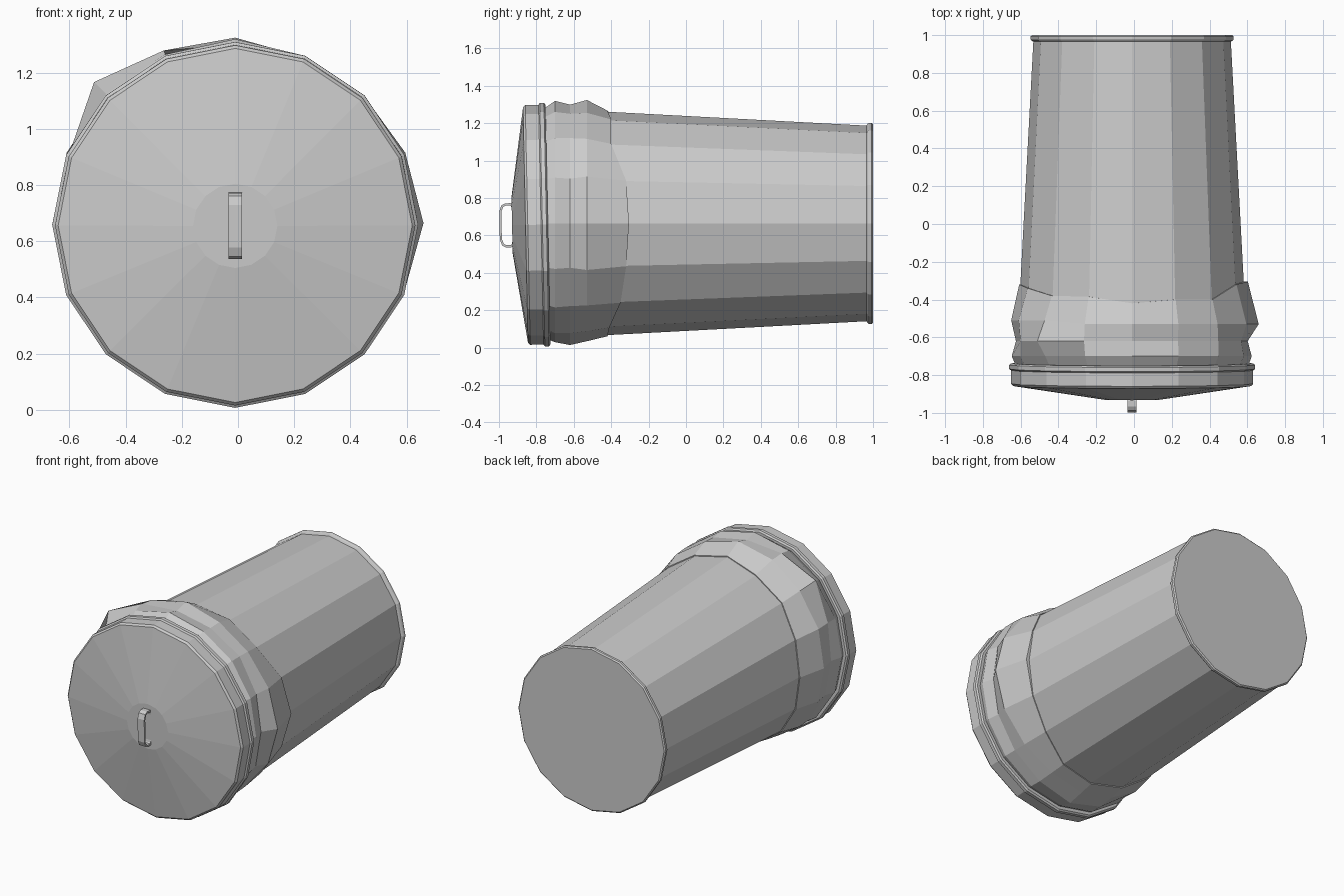
import bpy, bmesh, math
from mathutils import Matrix, Vector

if "Cube" in bpy.data.objects:
    bpy.data.objects.remove(bpy.data.objects["Cube"])

CX, CZ, N = -0.01, 0.664, 16


def point(k, r, y, cz=CZ):
    a = 2 * math.pi * k / N
    return (CX + r * math.sin(a), y, cz + r * math.cos(a))


def make(name, rings, cap_front=False, cap_back=False):
    """Skin a list of 16-point rings running front to back."""
    bm = bmesh.new()
    vs = [[bm.verts.new(p) for p in ring] for ring in rings]
    for a, b in zip(vs, vs[1:]):
        for k in range(N):
            j = (k + 1) % N
            bm.faces.new((a[k], a[j], b[j], b[k]))
    if cap_front:
        bm.faces.new(vs[0])
    if cap_back:
        bm.faces.new(vs[-1])
    bmesh.ops.recalc_face_normals(bm, faces=bm.faces)
    me = bpy.data.meshes.new(name)
    bm.to_mesh(me)
    bm.free()
    ob = bpy.data.objects.new(name, me)
    bpy.context.collection.objects.link(ob)
    return ob


def lathe(name, profile, cz=CZ, **caps):
    return make(name, [[point(k, r, y, cz) for k in range(N)] for y, r in profile], **caps)


def body_radius(y):
    return 0.596 - (y + 0.4) * 0.0535


# Tapered can body with a rolled foot rim and closed base
lathe("can_body", [(-0.78, body_radius(-0.78)), (0.965, body_radius(0.965)),
                   (0.972, 0.534), (0.98, 0.538), (0.993, 0.538), (1.0, 0.53)],
      cap_front=True, cap_back=True)

# Crumpled bin-bag collar folded over the mouth: uneven radii per ring
edge_y = [-.42, -.40, -.40, -.32, -.305, -.32, -.35, -.41,
          -.42, -.40, -.37, -.34, -.32, -.34, -.38, -.385]
bulge = [.66, .64, .64, .655, .67, .65, .62, .62, .625, .62, .63, .63, .64, .65, .655, .655]
fold = [.635, .635, .645, .625, .612, .62, .625, .635, .65, .635, .625, .62, .615, .64, .71, .665]
lip = [.655, .645, .645, .64, .633, .635, .635, .635, .635, .635, .635, .635, .637, .64, .65, .65]
ks = range(N)
make("bag_collar", [
    [point(k, 0.61, -0.765) for k in ks],
    [point(k, lip[k], -0.70) for k in ks],
    [point(k, fold[k], -0.62) for k in ks],
    [point(k, bulge[k], -0.53 + 0.02 * (k in (7, 8, 9, 12, 13, 14))) for k in ks],
    [point(k, body_radius(edge_y[k]) + (0.022 if k == 4 else 0.006), edge_y[k]) for k in ks],
    [point(k, body_radius(edge_y[k]) - 0.004, edge_y[k]) for k in ks],
])

# Shallow conical lid with a beaded skirt
LZ = 0.656
lid = lathe("lid", [(-0.93, 0.15), (-0.858, 0.63), (-0.846, 0.641), (-0.775, 0.641),
                    (-0.768, 0.651), (-0.746, 0.651), (-0.738, 0.641), (-0.738, 0.60)],
            cz=LZ, cap_front=True)

# Strap handle: rounded C outline given thickness and width
half = [(-0.925, 0.085), (-0.925, 0.112), (-0.935, 0.118), (-0.965, 0.118),
        (-0.985, 0.107), (-0.997, 0.075)]
inner = [(-0.93, 0.085), (-0.933, 0.10), (-0.938, 0.106), (-0.962, 0.106),
         (-0.976, 0.099), (-0.986, 0.072)]
bm = bmesh.new()
mirror = lambda pts: pts + [(y, -z) for y, z in reversed(pts)]
loops = [[[bm.verts.new((CX + sx * 0.024, y, LZ + z)) for y, z in mirror(p)]
          for p in (half, inner)] for sx in (-1, 1)]
(lo, li), (ro, ri) = loops
count = len(lo)
for i in range(count - 1):
    for a, b in ((lo, ro), (ro, ri), (ri, li), (li, lo)):
        bm.faces.new((a[i], a[i + 1], b[i + 1], b[i]))
for i in (0, count - 1):
    bm.faces.new((lo[i], ro[i], ri[i], li[i]))
bmesh.ops.recalc_face_normals(bm, faces=bm.faces)
me = bpy.data.meshes.new("lid_handle")
bm.to_mesh(me)
bm.free()
handle = bpy.data.objects.new("lid_handle", me)
bpy.context.collection.objects.link(handle)

# The lid sits slightly tilted, top edge forward
pivot = Vector((CX, -0.85, LZ))
tilt = (Matrix.Translation(pivot) @ Matrix.Rotation(math.radians(1.2), 4, 'X')
        @ Matrix.Translation(-pivot))
for ob in (lid, handle):
    ob.data.transform(tilt)
